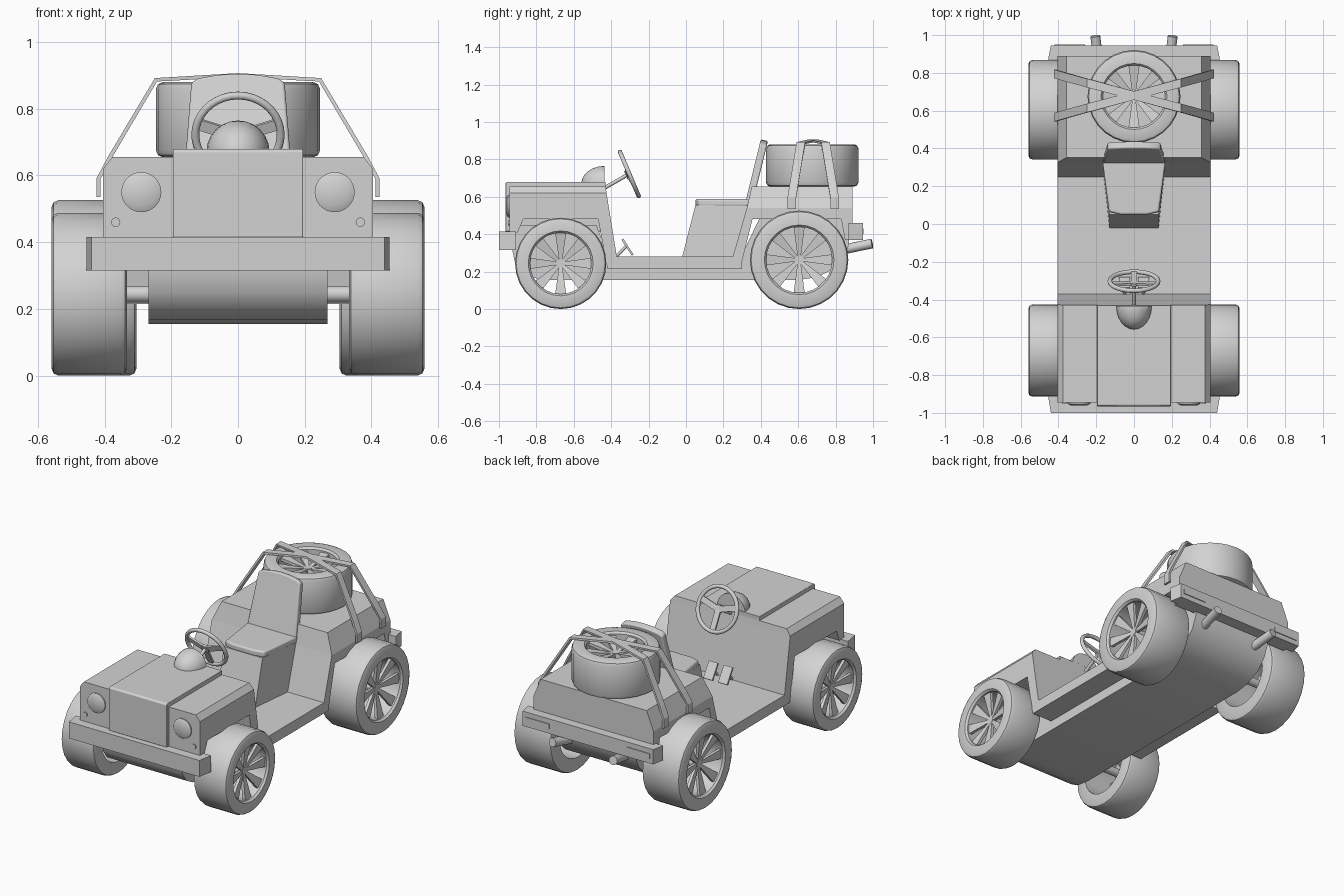
import bpy, bmesh, math
from mathutils import Vector, Matrix

if "Cube" in bpy.data.objects:
    bpy.data.objects.remove(bpy.data.objects["Cube"], do_unlink=True)

grey = bpy.data.materials.new("plain_grey")
grey.use_nodes = True
COLOUR = (0.65, 0.65, 0.65, 1)
grey.diffuse_color = COLOUR
grey.node_tree.nodes["Principled BSDF"].inputs["Base Color"].default_value = COLOUR


def finish(name, bm, smooth=False, bevel=0):
    bmesh.ops.recalc_face_normals(bm, faces=bm.faces)
    me = bpy.data.meshes.new(name)
    bm.to_mesh(me)
    bm.free()
    me.materials.append(grey)
    ob = bpy.data.objects.new(name, me)
    bpy.context.collection.objects.link(ob)
    if bevel:
        mod = ob.modifiers.new("bevel", 'BEVEL')
        mod.width, mod.segments = bevel, 3
    if smooth or bevel:
        bpy.ops.object.select_all(action='DESELECT')
        ob.select_set(True)
        bpy.context.view_layer.objects.active = ob
        bpy.ops.object.shade_smooth_by_angle(angle=math.radians(38))
    return ob


def loft(name, rings, bevel=0, smooth=False, closed=False):
    """Skin matching rings of points; cap the ends unless closed."""
    bm = bmesh.new()
    vs = [[bm.verts.new(p) for p in r] for r in rings]
    n = len(vs[0])
    for a, b in zip(vs, vs[1:] + (vs[:1] if closed else [])):
        for i in range(n):
            j = (i + 1) % n
            bm.faces.new((a[i], a[j], b[j], b[i]))
    if not closed:
        bm.faces.new(vs[0])
        bm.faces.new(vs[-1])
    return finish(name, bm, smooth, bevel)


def prism(name, yz, half, bevel=0, smooth=False):
    return loft(name, [[(x, y, z) for y, z in yz] for x in (-half, half)], bevel, smooth)


def slab(x0, x1, y0, y1, z):
    """Level trapezoid, half widths x0 at y0 and x1 at y1."""
    return [(-x0, y0, z), (x0, y0, z), (x1, y1, z), (-x1, y1, z)]


def tube(name, a, b, r, sides=16, r2=None):
    a, b = Vector(a), Vector(b)
    rot = (b - a).to_track_quat('Z', 'Y')
    ring = lambda c, q: [c + rot @ Vector((q * math.cos(t), q * math.sin(t), 0))
                         for t in (2 * math.pi * i / sides for i in range(sides))]
    return loft(name, [ring(a, r), ring(b, r if r2 is None else r2)], smooth=True)


def revolve(name, profile, matrix, sides=28):
    """Turn a closed (radius, height) profile around local z."""
    rings = [[matrix @ Vector((r * math.cos(t), r * math.sin(t), h)) for r, h in profile]
             for t in (2 * math.pi * i / sides for i in range(sides))]
    return loft(name, rings, smooth=True, closed=True)


def wheel(name, matrix, R, w):
    """Open tyre barrel whose spokes sit behind the outer (+z) face."""
    ri, c = R * 0.67, 0.02
    revolve(name + "_tyre", [(ri, 0), (R - c, 0), (R - c * .3, c * .3), (R, c), (R, w - c),
                             (R - c * .3, w - c * .3), (R - c, w), (ri + .01, w), (ri, w - .012)], matrix)
    bm = bmesh.new()
    for k in range(8):
        turn = matrix @ Matrix.Rotation(math.pi * k / 4, 4, 'Z')
        vs = []
        for r, half, h in ((.012, .008, w - .05), (ri + .005, .03, w - .02)):
            for s, d in ((-half, 0), (half, 0), (half, -.018), (-half, -.018)):
                vs.append(bm.verts.new(turn @ Vector((r, s, h + d))))
        for i in range(4):
            j = (i + 1) % 4
            bm.faces.new((vs[i], vs[j], vs[j + 4], vs[i + 4]))
        bm.faces.new(vs[:4])
        bm.faces.new(vs[4:])
    finish(name + "_spokes", bm)
    tube(name + "_hub", matrix @ Vector((0, 0, w - .07)), matrix @ Vector((0, 0, w - .046)), .022)


# Body: engine bay, floor and rear tub with sloping bulkheads
W = 0.405
prism("front_body", [(-.945, .62), (-.425, .62), (-.37, .28), (-.36, .215), (-.42, .215),
                     (-.47, .48), (-.87, .48), (-.9, .41), (-.945, .41)], W)
loft("front_body_top", [slab(W, W, -.945, -.425, .62), slab(.377, .377, -.945, -.43, .655)])
prism("floor", [(-.42, .28), (.3, .28), (.3, .215), (-.42, .215)], W)
prism("rear_body", [(.25, .28), (.325, .54), (.89, .54), (.89, .37), (.85, .37),
                    (.83, .48), (.355, .48), (.29, .215), (.24, .215)], W)
loft("rear_deck", [slab(W, W, .325, .89, .54), slab(.357, .357, .352, .89, .655)])
prism("chassis", [(-.93, .45), (-.93, .32), (-.915, .25), (-.88, .2), (-.82, .167), (-.74, .155),
                  (.6, .155), (.7, .17), (.78, .21), (.84, .27), (.87, .34), (.88, .5),
                  (.4, .5), (.28, .25), (-.4, .25), (-.48, .45)], .268, smooth=True)

# Bonnet and instrument hump
prism("bonnet", [(-.965, .415), (-.965, .672), (-.957, .68), (-.43, .68), (-.43, .415)], .195, bevel=.003)
bm = bmesh.new()
bmesh.ops.create_uvsphere(bm, u_segments=24, v_segments=12, radius=1)
bmesh.ops.transform(bm, verts=bm.verts, matrix=Matrix.Translation((0, -.435, .67))
                    @ Matrix.Diagonal((.095, .125, .095, 1)))
bmesh.ops.bisect_plane(bm, geom=bm.verts[:] + bm.edges[:] + bm.faces[:],
                       plane_co=(0, -.435, 0), plane_no=(0, 1, 0), clear_outer=True)
bmesh.ops.holes_fill(bm, edges=[e for e in bm.edges if e.is_boundary])
finish("instrument_hump", bm, smooth=True)

# Bumpers
loft("front_bumper", [slab(.44, .455, -1, -.91, z) for z in (.315, .415)])
loft("rear_bumper", [slab(.455, .44, .87, .945, z) for z in (.37, .46)])

# Lights, exhausts and axle ends on both sides
for s, side in ((1, "left"), (-1, "right")):
    tube(side + "_headlight", (s * .29, -.94, .55), (s * .29, -.952, .55), .06, 28)
    tube(side + "_headlight_lens", (s * .29, -.952, .55), (s * .29, -.962, .55), .06, 28, .04)
    tube(side + "_indicator", (s * .367, -.94, .46), (s * .367, -.951, .46), .014)
    loft(side + "_tail_light", [[(s * x, y, z) for x, z in ((.26, .4), (.42, .4), (.42, .43), (.26, .43))]
                                for y in (.944, .95)])
    tube(side + "_exhaust", (s * .18, .8, .31), (s * .205, .995, .35), .026)
    # Wheels
    for end, y, R, x0 in (("front", -.67, .244, .333), ("rear", .605, .263, .305)):
        mat = Matrix.Translation((s * x0, y, R)) @ Matrix.Rotation(s * math.pi / 2, 4, 'Y')
        wheel(side + "_" + end + "_wheel", mat, R, .559 - x0)
        tube(side + "_" + end + "_axle", (0, y, R), (s * .5, y, R), .025)
    # Pedals
    tube(side + "_pedal_arm", (s * .05, -.375, .28), (s * .05, -.32, .335), .008)
    loft(side + "_pedal", [[(s * .05 + x, y + d, z + d * .6) for x, y, z in
                            ((-.03, -.345, .37), (.03, -.345, .37), (.03, -.29, .285), (-.03, -.29, .285))]
                           for d in (0, .01)])

# Spare wheel and crossed straps
wheel("spare_wheel", Matrix.Translation((0, .675, .655)), .246, .225)
half_path = [(.412, .115, .535), (.412, .115, .59), (.38, .105, .65), (.243, .066, .882), (0, 0, .895)]
path = half_path + [(-x, -y, z) for x, y, z in half_path[-2::-1]]
for s, label in ((1, "first"), (-1, "second")):
    rings = []
    for x, y, z in path:
        out = Vector((x, 0, z - .5)).normalized() * .012
        p = Vector((x, .68 + s * y, z))
        e = Vector((0, .023, 0))
        rings.append([p - e, p + e, p + e + out, p - e + out])
    loft(label + "_strap", rings)

# Seat
loft("seat_box", [slab(.13, .165, -.02, .3, .28), slab(.13, .163, .05, .34, .555)])
loft("seat_cushion", [[(-.132, .065, z), (-.07, .05, z), (.07, .05, z), (.132, .065, z),
                       (.167, .335, z), (-.167, .335, z)] for z in (.55, .588)], bevel=.01)
outline = [(.165, 0), (.14, .92), (.12, .96), (.06, .99), (0, 1), (-.06, .99), (-.12, .96), (-.14, .92), (-.165, 0)]
loft("seat_back", [[(x, .315 + t * .085 + d, .56 + t * .347 - d * .25) for x, t in outline]
                   for d in (0, .038)], bevel=.008)

# Steering wheel and column
tilt = Matrix.Translation((0, -.303, .722)) @ Matrix.Rotation(math.radians(-67), 4, 'X')
ring = [(.128 + .012 * math.cos(a), .012 * math.sin(a)) for a in (math.pi * i / 5 for i in range(10))]
revolve("steering_wheel", ring, tilt, 36)
for i, (x, y) in enumerate(((.12, -.035), (-.12, -.035), (0, .125))):
    p = Vector((x, y, 0))
    e = Vector((-y, x, 0)).normalized() * .017
    n = Vector((0, 0, .006))
    loft("steering_spoke_%d" % (i + 1), [[tilt @ (q + v) for v in (-e - n, e - n, e + n, -e + n)]
                                         for q in (Vector((0, 0, -.012)), p)])
tube("steering_hub", tilt @ Vector((0, 0, -.02)), tilt @ Vector((0, 0, -.006)), .025)
tube("steering_column", (0, -.44, .645), tilt @ Vector((0, 0, -.01)), .01)
